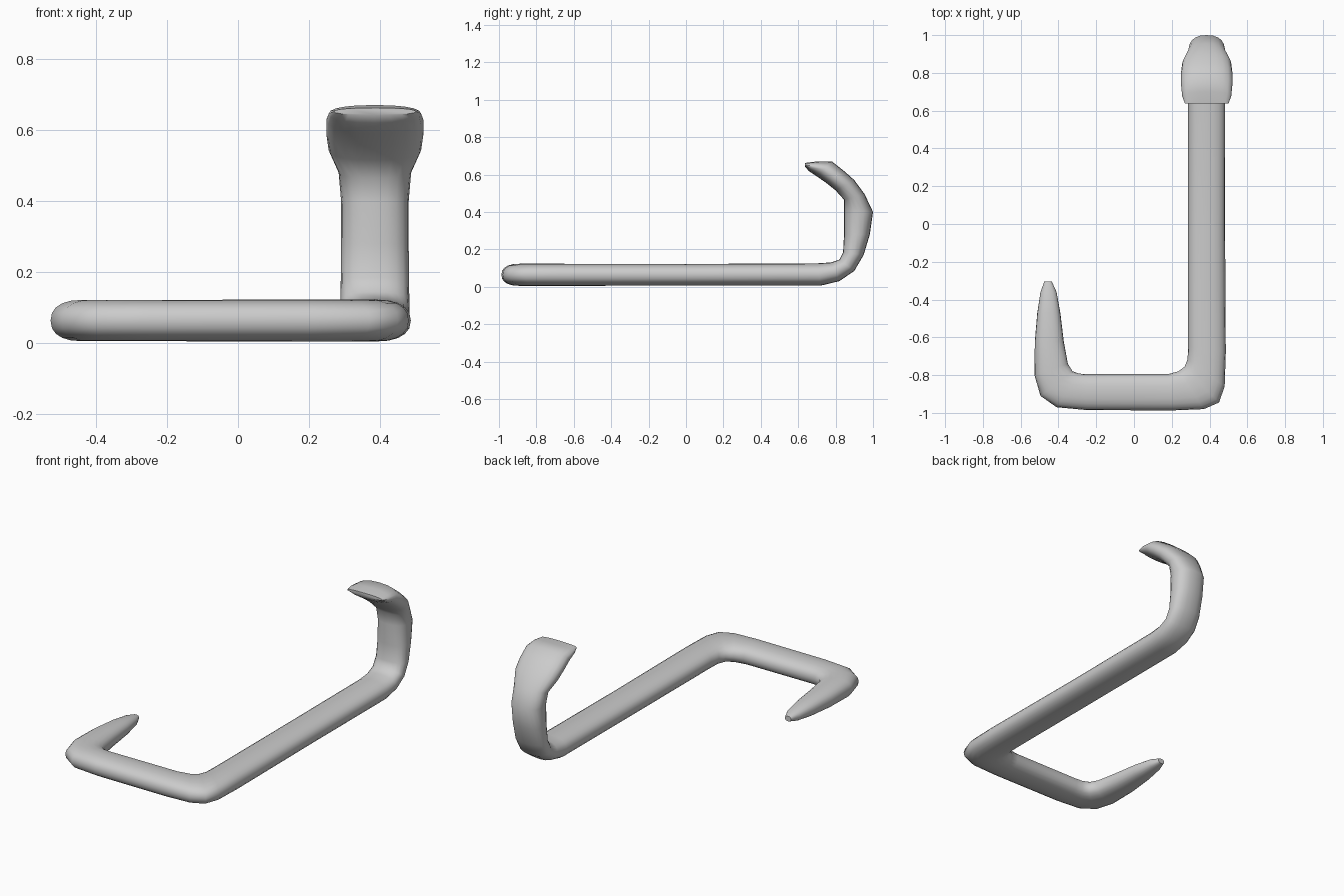
import bpy, bmesh, math
from mathutils import Vector

cube = bpy.data.objects.get("Cube")
if cube:
    bpy.data.objects.remove(cube)

grey = bpy.data.materials.new("plain grey")
grey.use_nodes = True
colour = (0.6, 0.6, 0.6, 1)
grey.diffuse_color = colour
grey.node_tree.nodes["Principled BSDF"].inputs["Base Color"].default_value = colour

SIDES = 20
MID_Z = 0.064
SPINE_X = 0.385


def flat_station(ox, oy, ix, iy, half_z):
    """Section of the part lying on the ground: outer edge, inner edge, half height."""
    outer, inner = Vector((ox, oy, MID_Z)), Vector((ix, iy, MID_Z))
    return (outer + inner) / 2, (outer - inner) / 2, Vector((0, 0, half_z))


def raised_station(by, bz, fy, fz, half_x):
    """Section of the rising part: back edge, front edge, half width."""
    back, front = Vector((SPINE_X, by, bz)), Vector((SPINE_X, fy, fz))
    return (back + front) / 2, Vector((half_x, 0, 0)), (front - back) / 2


# Tail, front bend and long straight back
flat = [
    (-.475, -.305, -.435, -.305, .015), (-.495, -.36, -.41, -.36, .03),
    (-.512, -.47, -.39, -.47, .044), (-.525, -.62, -.372, -.62, .054),
    (-.527, -.80, -.35, -.74, .058), (-.495, -.91, -.325, -.78, .058),
    (-.41, -.97, -.29, -.792, .058), (-.25, -.985, -.25, -.795, .058),
    (.20, -.987, .18, -.795, .059), (.37, -.98, .235, -.78, .059),
    (.45, -.945, .268, -.755, .059), (.48, -.86, .284, -.715, .059),
    (.486, -.68, .286, -.65, .059), (.482, .0, .286, .0, .058),
]
# Upward bend, neck and flattened head
raised = [
    (.72, .006, .70, .125, .098), (.82, .03, .775, .13, .098),
    (.90, .085, .82, .145, .097), (.95, .17, .84, .185, .096),
    (.983, .28, .845, .28, .095), (1.0, .40, .845, .40, .095),
    (.955, .495, .845, .465, .102), (.90, .57, .80, .515, .13),
    (.85, .615, .75, .555, .136), (.78, .67, .70, .59, .136),
    (.70, .67, .655, .62, .13), (.637, .662, .637, .642, .115),
]
stations = [flat_station(*s) for s in flat] + [raised_station(*s) for s in raised]


def soften(t):
    """Slightly squared-off round section."""
    return math.copysign(abs(t) ** 0.85, t)


# Skin the sections into one continuous body
bm = bmesh.new()
rings = []
for centre, across, up in stations:
    ring = []
    for i in range(SIDES):
        a = math.tau * i / SIDES
        ring.append(bm.verts.new(centre + across * soften(math.cos(a)) + up * soften(math.sin(a))))
    rings.append(ring)
for r, s in zip(rings, rings[1:]):
    for i in range(SIDES):
        j = (i + 1) % SIDES
        bm.faces.new((r[i], r[j], s[j], s[i]))
bm.faces.new(rings[0])
bm.faces.new(rings[-1])
bmesh.ops.recalc_face_normals(bm, faces=bm.faces)

mesh = bpy.data.meshes.new("serpent_body")
bm.to_mesh(mesh)
bm.free()
mesh.materials.append(grey)
body = bpy.data.objects.new("serpent_body", mesh)
bpy.context.collection.objects.link(body)
bpy.context.view_layer.objects.active = body
body.select_set(True)
bpy.ops.object.shade_smooth_by_angle(angle=math.radians(50))
